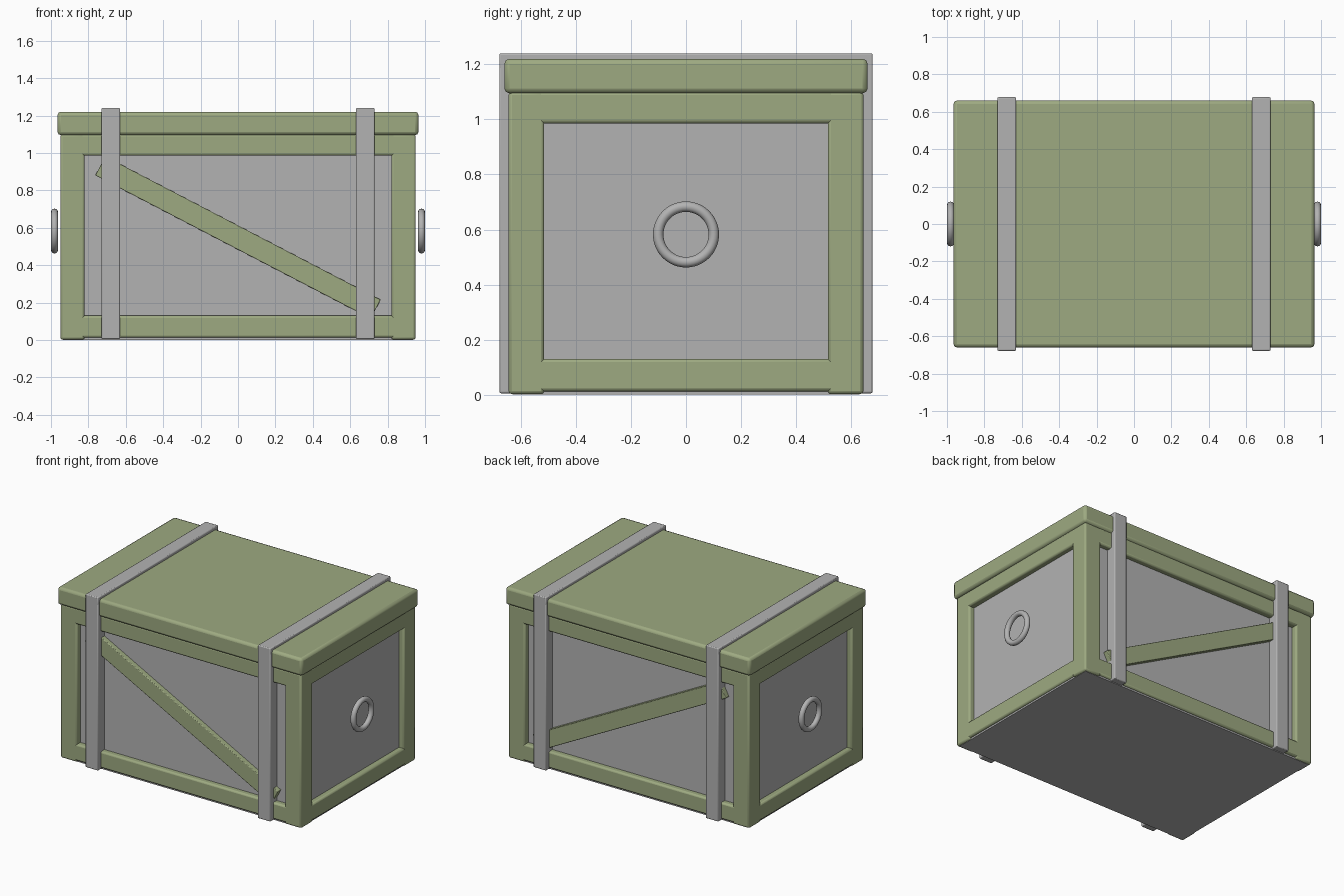
import bpy
import math

default = bpy.data.objects.get("Cube")
if default:
    bpy.data.objects.remove(default, do_unlink=True)


def make_material(name, color):
    mat = bpy.data.materials.new(name)
    mat.use_nodes = True
    mat.diffuse_color = color
    mat.node_tree.nodes["Principled BSDF"].inputs["Base Color"].default_value = color
    return mat


green = make_material("olive green paint", (0.34, 0.40, 0.22, 1))
grey = make_material("grey metal", (0.45, 0.45, 0.45, 1))


def finish(obj, name, mat):
    obj.name = name
    obj.data.materials.append(mat)
    bpy.ops.object.shade_smooth_by_angle(angle=math.radians(35))
    return obj


def box(name, low, high, mat, bevel=0.0, tilt=0.0):
    """Box between two corners, tilted about y, with rounded edges."""
    center = [(a + b) / 2 for a, b in zip(low, high)]
    bpy.ops.mesh.primitive_cube_add(size=1, location=center)
    obj = bpy.context.object
    obj.scale = [b - a for a, b in zip(low, high)]
    bpy.ops.object.transform_apply(location=False, rotation=False, scale=True)
    obj.rotation_euler.y = tilt
    if bevel:
        mod = obj.modifiers.new("rounded edges", "BEVEL")
        mod.width = bevel
        mod.segments = 2
    return finish(obj, name, mat)


X, Y, TOP = 0.95, 0.645, 1.1    # frame half sizes and height
POST = 0.13                     # post and rail width
INSET = 0.04                    # panel depth behind the frame
ROUND = 0.012

# Inner panels and floor
box("inner_panels", (-X + INSET, -Y + INSET, 0.005), (X - INSET, Y - INSET, TOP), grey)
box("floor_plate", (-X + 0.015, -Y + 0.015, 0), (X - 0.015, Y - 0.015, 0.012), grey)

# Corner posts
for sx, xn in ((-1, "right"), (1, "left")):
    for sy, yn in ((-1, "front"), (1, "back")):
        cx, cy = sx * (X - POST / 2), sy * (Y - POST / 2)
        h = POST / 2
        box(f"{yn}_{xn}_post", (cx - h, cy - h, 0.002), (cx + h, cy + h, TOP), green, ROUND)

# Upper and lower rails on all four sides
for level, z0, z1 in (("lower", 0.012, POST), ("upper", TOP - 0.115, TOP)):
    for s, name in ((-1, "front"), (1, "back")):
        y = s * (Y - POST / 2)
        box(f"{name}_{level}_rail", (-X + 0.1, y - POST / 2, z0),
            (X - 0.1, y + POST / 2, z1), green, ROUND)
    for s, name in ((-1, "right"), (1, "left")):
        x = s * (X - POST / 2)
        box(f"{name}_{level}_rail", (x - POST / 2, -Y + 0.1, z0),
            (x + POST / 2, Y - 0.1, z1), green, ROUND)

# Lid
box("lid", (-0.965, -0.66, 1.095), (0.965, 0.66, 1.22), green, 0.018)

# Diagonal braces
for s, name in ((-1, "front"), (1, "back")):
    y = s * 0.61
    box(f"{name}_brace", (-0.83, y - 0.03, 0.49), (0.83, y + 0.03, 0.605),
        green, 0.004, math.radians(27.5))

# Straps running up the front, over the lid and down the back
for s, side in ((-1, "right"), (1, "left")):
    x0, x1 = s * 0.68 - 0.05, s * 0.68 + 0.05
    box(f"{side}_strap_top", (x0, -0.678, 1.18), (x1, 0.678, 1.24), grey, 0.006)
    for t, end in ((-1, "front"), (1, "back")):
        y = t * 0.639
        box(f"{side}_strap_{end}", (x0, y - 0.039, 0.005), (x1, y + 0.039, 1.24), grey, 0.006)

# Ring handles
for s, side in ((-1, "right"), (1, "left")):
    bpy.ops.mesh.primitive_torus_add(
        location=(s * 0.981, 0, 0.582), rotation=(0, math.pi / 2, 0),
        major_radius=0.101, minor_radius=0.019,
        major_segments=48, minor_segments=12)
    ring = finish(bpy.context.object, f"{side}_ring_handle", grey)
    bpy.ops.object.shade_smooth()
